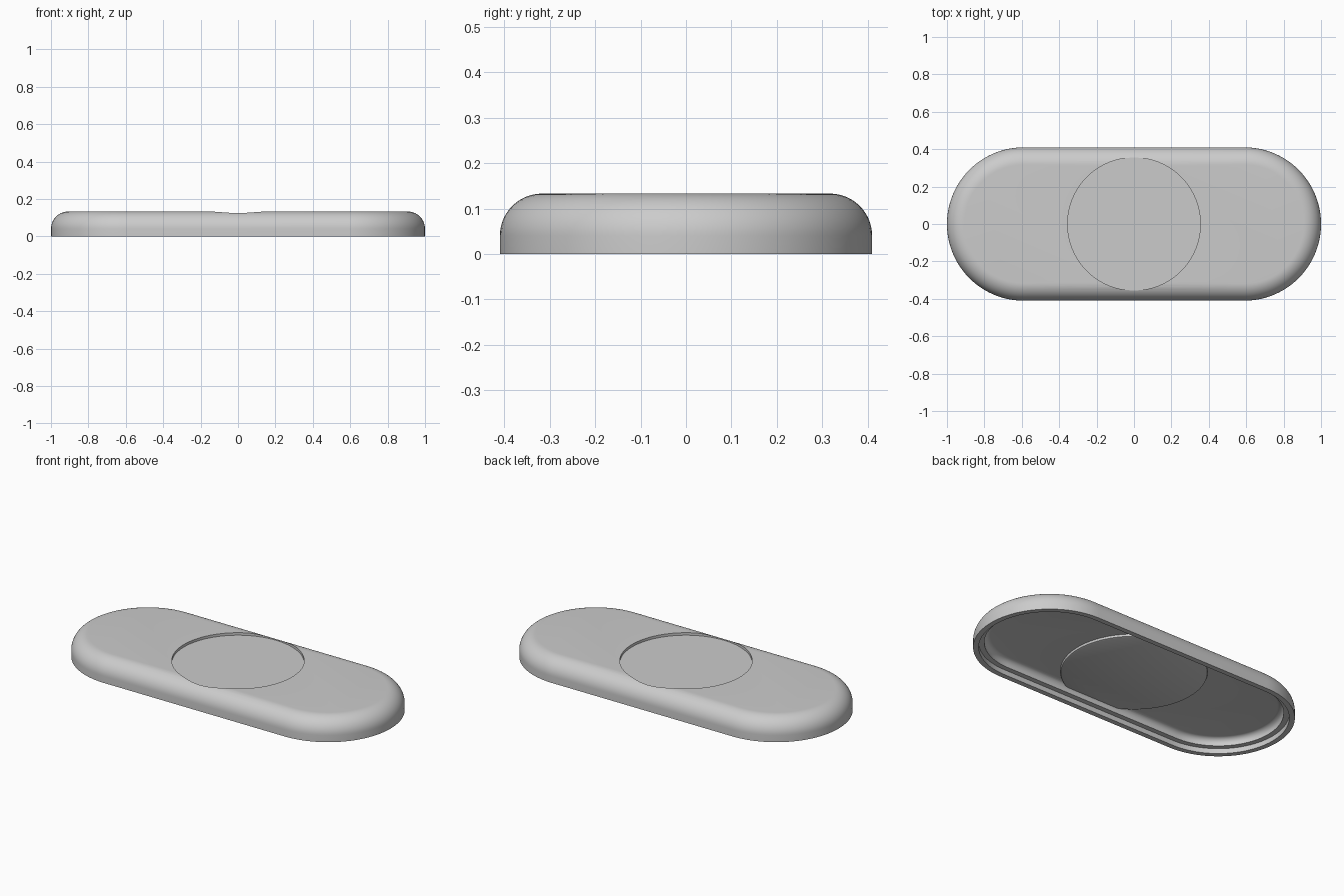
import bpy
import bmesh
from math import cos, sin, pi, radians

cube = bpy.data.objects.get("Cube")
if cube:
    bpy.data.objects.remove(cube)

RADIUS, STRAIGHT = 0.41, 0.59
HEIGHT, FILLET, WALL = 0.133, 0.093, 0.06
CEILING = HEIGHT - WALL
RECESS_RADIUS, RECESS_DEPTH = 0.355, 0.015

grey = bpy.data.materials.new("light grey plastic")
grey.use_nodes = True
colour = (0.6, 0.6, 0.6, 1)
grey.diffuse_color = colour
grey.node_tree.nodes["Principled BSDF"].inputs["Base Color"].default_value = colour


def pill_ring(bm, radius, straight, z, steps=48):
    """One rounded-end outline; a circle when straight is zero."""
    verts = []
    for side, start in ((1, -pi / 2), (-1, pi / 2)):
        for i in range(steps + 1):
            if straight == 0 and i == steps:
                continue
            a = start + pi * i / steps
            verts.append(bm.verts.new((side * straight + radius * cos(a), radius * sin(a), z)))
    return verts


def loft(name, profile, straight):
    """Closed solid through outlines given as (radius, z)."""
    bm = bmesh.new()
    rings = [pill_ring(bm, r, straight, z) for r, z in profile]
    for low, high in zip(rings, rings[1:]):
        n = len(low)
        for i in range(n):
            bm.faces.new((low[i], low[(i + 1) % n], high[(i + 1) % n], high[i]))
    bm.faces.new(rings[0])
    bm.faces.new(rings[-1])
    bmesh.ops.recalc_face_normals(bm, faces=bm.faces)
    mesh = bpy.data.meshes.new(name)
    bm.to_mesh(mesh)
    bm.free()
    mesh.materials.append(grey)
    obj = bpy.data.objects.new(name, mesh)
    bpy.context.collection.objects.link(obj)
    return obj


def arc(radius, z, fillet, steps):
    """Quarter-round from a vertical wall up to a flat top at height z."""
    angles = [pi / 2 * i / steps for i in range(steps + 1)]
    return [(radius - fillet + fillet * cos(a), z - fillet + fillet * sin(a)) for a in angles]


def combine(target, tool, operation):
    mod = target.modifiers.new(operation.lower(), "BOOLEAN")
    mod.operation, mod.object, mod.solver = operation, tool, "EXACT"
    bpy.ops.object.select_all(action="DESELECT")
    bpy.context.view_layer.objects.active = target
    target.select_set(True)
    bpy.ops.object.modifier_apply(modifier=mod.name)
    bpy.data.objects.remove(tool)


# Hollow shell: rounded outside, stepped lip at the open bottom, rounded inside
outside = arc(RADIUS, HEIGHT, FILLET, 14)[::-1] + [(RADIUS, 0)]
lip = [(RADIUS - 0.03, 0), (RADIUS - 0.03, 0.03), (RADIUS - WALL, 0.03)]
inside = arc(RADIUS - WALL, CEILING, FILLET - WALL, 8)
shell = loft("cover_shell", outside + lip + inside, STRAIGHT)

# Raised round pad under the ceiling, following the recess above
floor = CEILING - RECESS_DEPTH
pad = loft("recess_backing", [(0.385, floor), (0.392, floor + 0.003),
                              (0.395, floor + 0.01), (0.395, 0.08)], 0)
combine(shell, pad, "UNION")

# Round recess in the top
cutter = loft("recess_cutter", [(RECESS_RADIUS, HEIGHT - RECESS_DEPTH), (RECESS_RADIUS, 0.2)], 0)
cutter.hide_render = True
combine(shell, cutter, "DIFFERENCE")

shell.select_set(True)
bpy.context.view_layer.objects.active = shell
bpy.ops.object.shade_smooth_by_angle(angle=radians(30))
